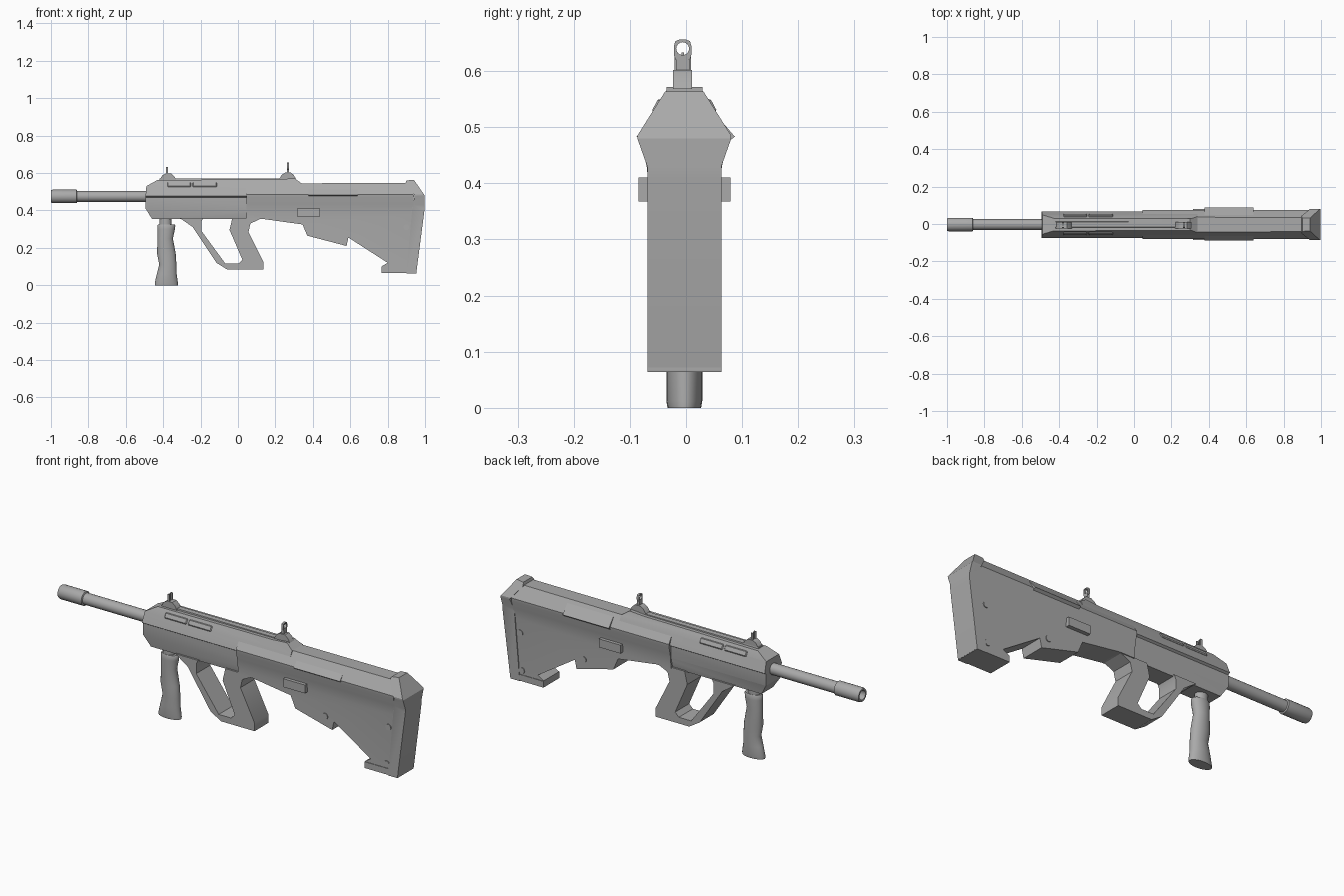
import bpy, bmesh, math
from mathutils import Matrix, Vector

cube = bpy.data.objects.get("Cube")
if cube:
    bpy.data.objects.remove(cube, do_unlink=True)

grey = bpy.data.materials.new("matte_grey")
grey.use_nodes = True
colour = (0.4, 0.4, 0.4, 1)
grey.diffuse_color = colour
grey.node_tree.nodes["Principled BSDF"].inputs["Base Color"].default_value = colour
MID = -0.003  # centre plane of the body


def finish(name, bm, angle=30):
    bmesh.ops.recalc_face_normals(bm, faces=bm.faces)
    mesh = bpy.data.meshes.new(name)
    bm.to_mesh(mesh)
    bm.free()
    mesh.materials.append(grey)
    ob = bpy.data.objects.new(name, mesh)
    bpy.context.collection.objects.link(ob)
    bpy.ops.object.select_all(action="DESELECT")
    ob.select_set(True)
    bpy.context.view_layer.objects.active = ob
    bpy.ops.object.shade_smooth_by_angle(angle=math.radians(angle))
    return ob


def extrude(bm, points, vector):
    face = bm.faces.new([bm.verts.new(p) for p in points])
    new = bmesh.ops.extrude_face_region(bm, geom=[face])["geom"]
    bmesh.ops.translate(bm, vec=vector, verts=[v for v in new if isinstance(v, bmesh.types.BMVert)])


def half_width(z, table):
    if z <= table[0][0]:
        return table[0][1]
    for (z0, w0), (z1, w1) in zip(table, table[1:]):
        if z <= z1:
            return w0 + (w1 - w0) * (z - z0) / (z1 - z0)
    return table[-1][1]


def side_profile(name, points, table):
    """Side outline given a half width that changes with height."""
    bm = bmesh.new()
    extrude(bm, [(x, -1, z) for x, z in points], (0, 2, 0))
    for z, _ in table:
        bmesh.ops.bisect_plane(bm, geom=bm.verts[:] + bm.edges[:] + bm.faces[:],
                               plane_co=(0, 0, z), plane_no=(0, 0, 1))
    for v in bm.verts:
        v.co.y = MID + math.copysign(half_width(v.co.z, table), v.co.y)
    return finish(name, bm)


def long_prism(name, points, x0, x1):
    bm = bmesh.new()
    extrude(bm, [(x0, y, z) for y, z in points], (x1 - x0, 0, 0))
    return finish(name, bm)


def box(name, centre, size, tilt=0, bevel=0):
    bm = bmesh.new()
    mat = Matrix.Translation(centre) @ Matrix.Rotation(tilt, 4, "X") @ Matrix.Diagonal((*size, 1))
    bmesh.ops.create_cube(bm, size=1, matrix=mat)
    if bevel:
        bmesh.ops.bevel(bm, geom=bm.edges[:], offset=bevel, segments=1, affect="EDGES")
    return finish(name, bm)


def loft(name, rings, axis, sides=20):
    """Rings of (position, offset, radius u, radius v) along x or z."""
    bm = bmesh.new()
    loops = []
    for pos, off, ru, rv in rings:
        loop = []
        for i in range(sides):
            a = math.tau * i / sides
            u, v = ru * math.cos(a), MID + rv * math.sin(a)
            loop.append(bm.verts.new((pos, v, off + u) if axis == "x" else (off + u, v, pos)))
        loops.append(loop)
    for a, b in zip(loops, loops[1:]):
        for i in range(sides):
            j = (i + 1) % sides
            bm.faces.new((a[i], a[j], b[j], b[i]))
    bm.faces.new(loops[0])
    bm.faces.new(loops[-1])
    return finish(name, bm, 40)


# Body: handguard, stock and butt plate
side_profile("handguard", [
    (-0.49, 0.53), (-0.43, 0.563), (0.22, 0.566), (0.30, 0.572), (0.34, 0.545), (0.34, 0.45),
    (0.15, 0.355), (-0.46, 0.355), (-0.494, 0.41), (-0.494, 0.48)],
    [(0.36, 0.048), (0.41, 0.06), (0.47, 0.06), (0.477, 0.071), (0.53, 0.052), (0.566, 0.032)])
side_profile("stock", [
    (0.045, 0.355), (0.045, 0.52), (0.14, 0.54), (0.34, 0.545), (0.93, 0.547), (0.94, 0.48),
    (0.92, 0.075), (0.766, 0.075), (0.766, 0.10), (0.80, 0.12), (0.59, 0.255), (0.58, 0.21),
    (0.37, 0.265), (0.345, 0.325), (0.13, 0.355)],
    [(0.38, 0.062), (0.43, 0.067), (0.47, 0.077), (0.485, 0.078), (0.547, 0.038)])
side_profile("butt_plate", [
    (0.895, 0.545), (0.90, 0.56), (0.94, 0.564), (0.998, 0.48), (0.998, 0.41), (0.953, 0.064),
    (0.90, 0.064), (0.93, 0.41), (0.945, 0.48)],
    [(0.43, 0.066), (0.478, 0.083), (0.486, 0.083), (0.564, 0.034)])
box("butt_toe", (0.86, MID, 0.082), (0.188, 0.13, 0.032))

# Pistol grip with trigger guard
side_profile("grip_and_guard", [
    (-0.312, 0.36), (-0.243, 0.312), (-0.115, 0.12), (-0.056, 0.083), (0.136, 0.083),
    (0.136, 0.125), (0.056, 0.285), (0.067, 0.33), (0.13, 0.36), (-0.03, 0.36), (-0.045, 0.296),
    (0.024, 0.136), (0.003, 0.115), (-0.067, 0.115), (-0.195, 0.29), (-0.195, 0.34),
    (-0.185, 0.36)], [(0.3, 0.057)])

# Barrel with hollow muzzle
loft("barrel", [(x, 0.475, r, r) for x, r in [
    (-0.48, 0.029), (-0.86, 0.029), (-0.863, 0.036), (-0.99, 0.036), (-1, 0.033),
    (-1, 0.024), (-0.93, 0.024)]], "x")

# Foregrip
loft("foregrip_neck", [(0.32, -0.388, 0.032, 0.027), (0.37, -0.388, 0.032, 0.027)], "z")
loft("foregrip", [
    (0.0, -0.383, 0.062, 0.030), (0.012, -0.383, 0.062, 0.032), (0.06, -0.381, 0.053, 0.032),
    (0.11, -0.375, 0.046, 0.032), (0.17, -0.383, 0.050, 0.032), (0.25, -0.389, 0.041, 0.030),
    (0.30, -0.384, 0.047, 0.032), (0.318, -0.383, 0.048, 0.031), (0.325, -0.383, 0.044, 0.028)], "z")

# Top rail
long_prism("top_rail", [(MID - 0.018, 0.55), (MID - 0.014, 0.57), (MID + 0.014, 0.57),
                        (MID + 0.018, 0.55)], -0.42, 0.30)

# Parts on both sides
for name, s in (("left", 1), ("right", -1)):
    for i, (x, length) in enumerate(((-0.315, 0.125), (-0.178, 0.13))):
        box(f"{name}_vent_pad_{i + 1}", (x, MID + s * 0.047, 0.537), (length, 0.028, 0.012),
            -s * math.radians(62), 0.004)
    box(f"{name}_side_block", (0.378, MID + s * 0.065, 0.389), (0.123, 0.034, 0.043))
    out = 0.007 if s > 0 else 0.002
    long_prism(f"{name}_port_cover", [(MID + s * y, z) for y, z in (
        (0.04, 0.52), (0.044 + out, 0.529), (0.083 + out, 0.483), (0.07 + out, 0.473), (0.05, 0.48))],
        0.378, 0.64)

# Pins through the stock
for i, (x, z) in enumerate(((0.90, 0.31), (0.54, 0.27), (0.89, 0.12))):
    bm = bmesh.new()
    bmesh.ops.create_cone(bm, cap_ends=True, segments=16, radius1=0.016, radius2=0.016, depth=0.132,
                          matrix=Matrix.Translation((x, MID, z)) @ Matrix.Rotation(math.pi / 2, 4, "X"))
    finish(f"stock_pin_{i + 1}", bm)

# Sights: stepped bases, front post with guards, rear ring
SY = -0.006
for name, x, z in (("front", -0.375, 0.563), ("rear", 0.265, 0.568)):
    bm = bmesh.new()
    extrude(bm, [(x + dx, SY - 0.017, z + dz) for dx, dz in (
        (-0.045, 0), (-0.03, 0.024), (-0.012, 0.034), (0.018, 0.034), (0.034, 0.02), (0.045, 0))],
        (0, 0.034, 0))
    finish(f"{name}_sight_base", bm)
for s in (-1, 1):
    box(f"front_sight_guard_{'left' if s > 0 else 'right'}", (-0.38, SY + s * 0.012, 0.61),
        (0.012, 0.005, 0.044))
box("front_sight_post", (-0.38, SY, 0.608), (0.006, 0.004, 0.05))
box("rear_sight_stem", (0.267, SY, 0.606), (0.012, 0.024, 0.028))

bm = bmesh.new()
outer, inner = [], []
for i in range(16):
    a = math.tau * i / 16
    c, t = math.cos(a), math.sin(a)
    k = min(1 / max(abs(c), 1e-6), 1 / max(abs(t), 1e-6), 1.2)
    outer.append(bm.verts.new((0.261, SY + 0.0155 * k * c, 0.637 + 0.019 * k * t)))
    inner.append(bm.verts.new((0.261, SY + 0.0115 * c, 0.64 + 0.0115 * t)))
ring = [bm.faces.new((outer[i], outer[(i + 1) % 16], inner[(i + 1) % 16], inner[i])) for i in range(16)]
new = bmesh.ops.extrude_face_region(bm, geom=ring)["geom"]
bmesh.ops.translate(bm, vec=(0.012, 0, 0), verts=[v for v in new if isinstance(v, bmesh.types.BMVert)])
finish("rear_sight_ring", bm)
